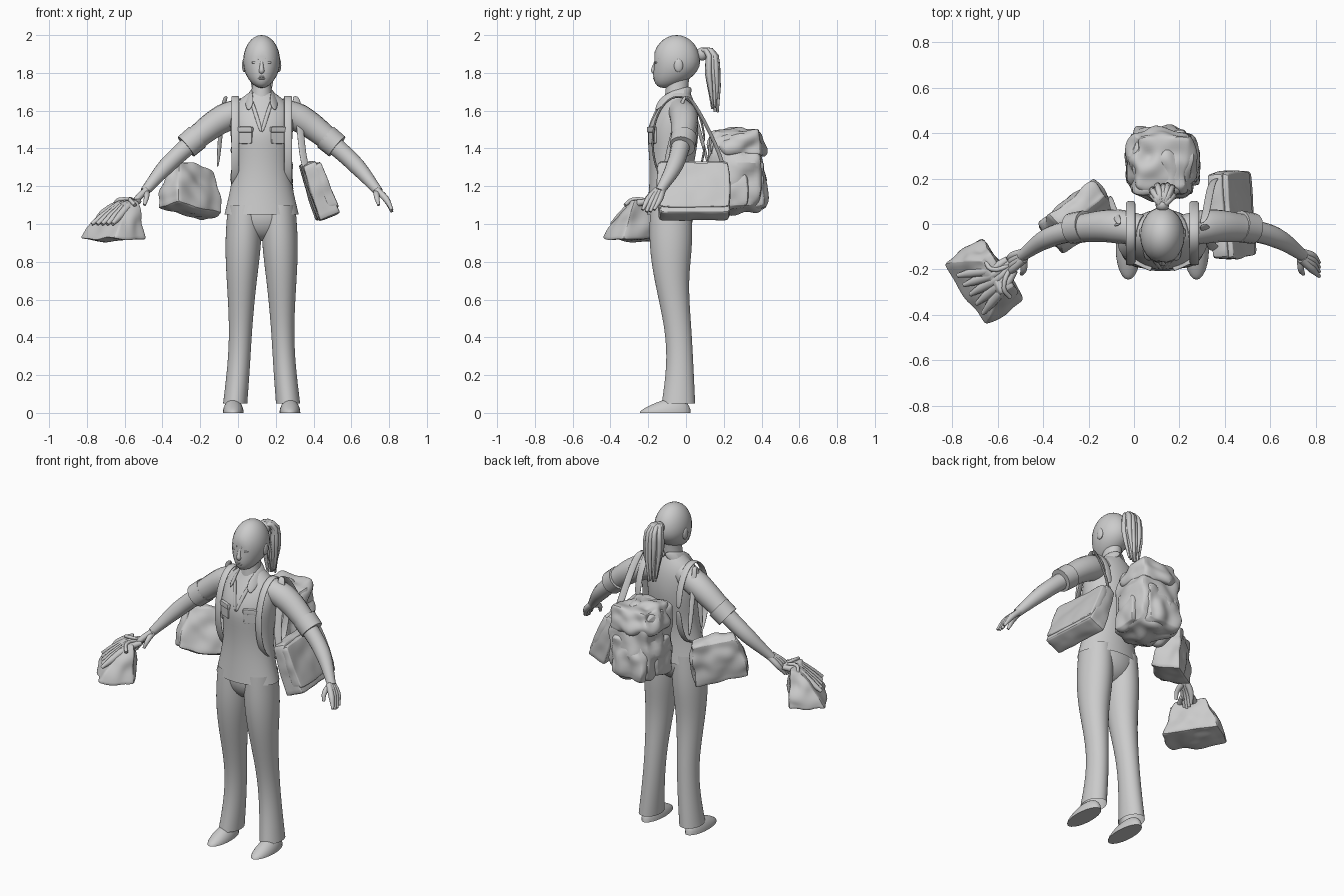
import bpy, bmesh, math, random
from mathutils import Euler, Vector, noise

random.seed(4)
if "Cube" in bpy.data.objects:
    bpy.data.objects.remove(bpy.data.objects["Cube"])

SHADE = (.6, .6, .6, 1)
GREY = bpy.data.materials.new("plain_grey")
GREY.use_nodes = True
GREY.diffuse_color = SHADE
GREY.node_tree.nodes["Principled BSDF"].inputs["Base Color"].default_value = SHADE
MIDDLE = .125  # centre line of the figure
SIDES = (-1, 1)


def add(name, mesh, smooth=0, thickness=0):
    """Link a mesh as a smooth shaded object in the one colour."""
    part = bpy.data.objects.new(name, mesh)
    bpy.context.collection.objects.link(part)
    mesh.materials.clear()
    mesh.materials.append(GREY)
    if thickness:
        solid = part.modifiers.new("thickness", "SOLIDIFY")
        solid.thickness, solid.offset = thickness, 0
    if smooth:
        subsurf = part.modifiers.new("smooth", "SUBSURF")
        subsurf.levels = subsurf.render_levels = smooth
    bpy.ops.object.select_all(action="DESELECT")
    part.select_set(True)
    bpy.context.view_layer.objects.active = part
    bpy.ops.object.shade_smooth_by_angle(angle=math.radians(50))
    return part


def add_bmesh(name, bm, **options):
    mesh = bpy.data.meshes.new(name)
    bm.to_mesh(mesh)
    bm.free()
    return add(name, mesh, **options)


def loft(name, rings, side=0, count=20):
    """Open garment of stacked ovals: height, outward offset, depth, radii."""
    bm = bmesh.new()
    loops = []
    for height, out, depth, wide, deep in rings:
        angles = [math.tau * i / count for i in range(count)]
        loops.append([bm.verts.new((MIDDLE + side * out + wide * math.cos(a),
                                    depth + deep * math.sin(a), height)) for a in angles])
    for lower, upper in zip(loops, loops[1:]):
        for i in range(count):
            bm.faces.new((lower[i - 1], lower[i], upper[i], upper[i - 1]))
    bmesh.ops.recalc_face_normals(bm, faces=bm.faces)
    return add_bmesh(name, bm, smooth=2)


def tube(name, points, radii, detail=4):
    """Round tube through points, with the radius given at each."""
    curve = bpy.data.curves.new(name, "CURVE")
    curve.dimensions, curve.bevel_depth = "3D", 1
    curve.resolution_u = curve.bevel_resolution = detail
    curve.use_fill_caps = True
    spline = curve.splines.new("BEZIER")
    spline.bezier_points.add(len(points) - 1)
    for knot, point, radius in zip(spline.bezier_points, points, radii):
        knot.co, knot.radius = point, radius
        knot.handle_left_type = knot.handle_right_type = "AUTO"
    path = bpy.data.objects.new("path", curve)
    mesh = bpy.data.meshes.new_from_object(path)
    bpy.data.objects.remove(path)
    return add(name, mesh)


def ribbon(name, points, width, thickness=.012):
    """Flat strap along points, widened by the given vector."""
    half = Vector(width) / 2
    verts = [Vector(p) + s * half for p in points for s in SIDES]
    faces = [(i, i + 1, i + 3, i + 2) for i in range(0, len(verts) - 2, 2)]
    mesh = bpy.data.meshes.new(name)
    mesh.from_pydata(verts, [], faces)
    return add(name, mesh, smooth=2, thickness=thickness)


def ball(name, place, size, shape=lambda p: p):
    """Stretched sphere, its unit form first bent by a rule."""
    bm = bmesh.new()
    bmesh.ops.create_uvsphere(bm, u_segments=24, v_segments=16, radius=1)
    for v in bm.verts:
        v.co = Vector(place) + shape(v.co.copy()) * Vector(size)
    return add_bmesh(name, bm)


def bag(name, place, half, turn=(0, 0, 0), top=(1, 1), soft=.2, wrinkle=.02, lean=0):
    """Soft box, narrowed and leaned toward the top, then creased."""
    bm = bmesh.new()
    bmesh.ops.create_cube(bm, size=2)
    bmesh.ops.subdivide_edges(bm, edges=bm.edges[:], cuts=9, use_grid_fill=True)
    rotation = Euler([math.radians(a) for a in turn]).to_matrix()
    for v in bm.verts:
        p = v.co.lerp(v.co.normalized() * 1.2, soft)
        rise = (p.z + 1) / 2
        p.x *= half[0] * (1 + (top[0] - 1) * rise)
        p.y = p.y * half[1] * (1 + (top[1] - 1) * rise) + lean * rise
        p.z *= half[2]
        p += v.co.normalized() * noise.noise(p * 14) * wrinkle
        v.co = rotation @ p + Vector(place)
    return add_bmesh(name, bm, smooth=1)


def head_shape(p):
    """Narrow the jaw, carry the chin forward and flatten the face."""
    low = max(0, -p.z) ** 2
    return Vector((p.x * (1 - low / 8), max(p.y, -.93) - low / 2, p.z))


def shoe_shape(p):
    """Flat sole, with the instep higher than the toe."""
    return Vector((p.x, p.y, max(0, p.z) * (1 + p.y / 2)))


# Head, face and neck
ball("head", (MIDDLE, -.05, 1.86), (.098, .125, .14), head_shape)
loft("neck", [(1.6, 0, -.05, .08, .07), (1.7, 0, -.05, .05, .06), (1.8, 0, -.04, .05, .06)])
tube("nose", [(MIDDLE, -.155, 1.87), (MIDDLE, -.168, 1.83), (MIDDLE, -.17, 1.81), (MIDDLE, -.155, 1.8)],
     (.008, .011, .015, .01))
for height in (1.77, 1.78):
    ball("lip", (MIDDLE, -.16, height), (.024, .014, .007))
for s in SIDES:
    ball("ear", (MIDDLE + s * .092, -.04, 1.84), (.012, .024, .036))
    ball("eye", (MIDDLE + s * .036, -.155, 1.855), (.018, .01, .007))
    tube("eyebrow", [(MIDDLE + s * x, y, 1.876) for x, y in ((.015, -.163), (.06, -.14))], (.006, .005))

# Gathered hair and ponytail
ball("hair_tie", (MIDDLE, .085, 1.9), (.03, .03, .035))
for strand in range(28):
    spread = Vector((random.uniform(-.05, .05), random.uniform(-.035, .025), 0))
    tip = random.uniform(1.59, 1.68)
    path = [Vector((MIDDLE, y, z)) + spread * fan for y, z, fan in
            ((.07, 1.9, 0), (.12, 1.92, .6), (.145, 1.8, 1), (.155, tip, .6))]
    tube("ponytail_strand", path, (.012, .014, .015, .005), detail=3)

# Shirt and trousers
loft("shirt", [(1.05, 0, -.08, .2, .13), (1.25, 0, -.08, .15, .11), (1.4, 0, -.07, .16, .13),
               (1.5, 0, -.07, .17, .14), (1.6, 0, -.05, .17, .11), (1.66, 0, -.04, .12, .08),
               (1.7, 0, -.04, .06, .06)])
ball("trouser_hips", (MIDDLE, -.075, 1.05), (.17, .114, .14))
for s in SIDES:
    loft("trouser_leg", [(1.1, .09, -.08, .09, .11), (.9, .097, -.08, .1, .12), (.7, .106, -.08, .08, .09),
                         (.45, .11, -.04, .06, .07), (.25, .12, -.03, .06, .07),
                         (.05, .14, -.04, .065, .09)], side=s)
    ball("shoe", (MIDDLE + s * .15, -.11, 0), (.055, .135, .07), shoe_shape)
    # Collar, neck opening and chest pocket
    ribbon("collar", [(MIDDLE, .03, 1.7), (MIDDLE + s * .07, 0, 1.7), (MIDDLE + s * .07, -.11, 1.67),
                      (MIDDLE + s * .055, -.165, 1.61)], (s * .04, -.01, -.06))
    ribbon("neck_opening", [(MIDDLE + s * .06, -.12, 1.67), (MIDDLE + s * .03, -.17, 1.58),
                            (MIDDLE, -.205, 1.48)], (s * .02, 0, -.01))
    bag("chest_pocket", (MIDDLE + s * .085, -.175, 1.47), (.04, .01, .045), (0, 0, s * 24), wrinkle=0)
    bag("pocket_flap", (MIDDLE + s * .085, -.18, 1.5), (.042, .012, .015), (0, 0, s * 24), wrinkle=0)


# Arms with rolled sleeves and relaxed hands
def limb(name, side, points, radii):
    tube(name, [(MIDDLE + side * out, y, z) for out, y, z in points], radii, detail=6)


for s in SIDES:
    limb("sleeve", s, [(.09, -.03, 1.6), (.2, -.01, 1.56), (.38, -.02, 1.43)], (.07, .075, .06))
    limb("rolled_cuff", s, [(.34, -.01, 1.46), (.4, -.02, 1.41)], (.07, .068))
    limb("forearm", s, [(.36, -.02, 1.44), (.5, -.06, 1.31), (.62, -.14, 1.17)], (.05, .045, .025))
    for finger in (-1.5, -.5, .5, 1.5):
        fan = finger * .02
        limb("finger", s, [(.61, -.14 + fan / 2, 1.18), (.66, -.17 + fan, 1.13),
                           (.69, -.2 + fan, 1.06 + abs(fan) / 2)], (.018, .017, .008))
    limb("thumb", s, [(.61, -.15, 1.17), (.61, -.2, 1.14), (.62, -.22, 1.1)], (.018, .014, .008))

# Rounded backpack with flap, pocket and harness
bag("backpack", (MIDDLE, .26, 1.28), (.15, .15, .205), top=(.9, .85), soft=.5, wrinkle=.04)
bag("backpack_flap", (MIDDLE, .27, 1.43), (.15, .145, .07), top=(.8, .8), soft=.5, wrinkle=.04)
bag("backpack_pocket", (MIDDLE, .37, 1.2), (.12, .06, .12), top=(.9, .7), soft=.4, wrinkle=.03)
for s in SIDES:
    bag("backpack_side_pocket", (MIDDLE + s * .13, .25, 1.2), (.03, .08, .11), top=(.8, .8), soft=.4)
    loop = [math.tau * i / 16 for i in range(17)]
    ribbon("backpack_strap", [(MIDDLE + s * .14, -.04 + .14 * math.cos(a), 1.43 + .25 * math.sin(a))
                              for a in loop], (.045, 0, 0))

# Flat bag hung from the left shoulder
bag("left_shoulder_bag", (.42, .04, 1.18), (.06, .19, .155), (0, -22, 4), (.6, 1), soft=.1, wrinkle=.01)
bag("left_bag_flap", (.45, .04, 1.2), (.03, .19, .13), (0, -22, 4), (.8, 1), soft=.1, wrinkle=.01)
for y in (-.11, .2):
    ribbon("left_bag_strap", [(.3, 0, 1.68), (.32, y / 4, 1.64), (.34, y, 1.34), (.38, y, 1.24)], (.04, .02, 0))

# Bag hung from the right shoulder
bag("right_shoulder_bag", (-.25, .05, 1.185), (.165, .095, .13), (-12, 12, 38), (.8, .5))
for y in (0, .13):
    ribbon("right_bag_strap", [(-.06, 0, 1.68), (-.08, y / 4, 1.64), (-.11, y, 1.27)], (.025, .02, 0))

# Hand-held bag with gathered top and handles
bag("hand_bag", (-.665, -.255, 1.02), (.18, .115, .105), (0, 0, -56), (.5, .25), lean=.07)
ridge, along = Vector((-.6, -.24, 1.1)), Vector((.55, -.83, 0))
grip, down = Vector((-.54, -.18, 1.12)), Vector((-.12, -.07, -.1))
for fold in range(-2, 3):
    crease = along * fold
    tube("gathered_fold", [grip + crease * .015, ridge + crease * .025, ridge + down * .6 + crease * .04,
                           ridge + down + crease * .05], (.014, .022, .02, .01))
for s in SIDES:
    tube("bag_handle", [ridge + along * s * .1, ridge + along * s * .05 + Vector((0, 0, .03)), grip], (.01, .01, .01))
